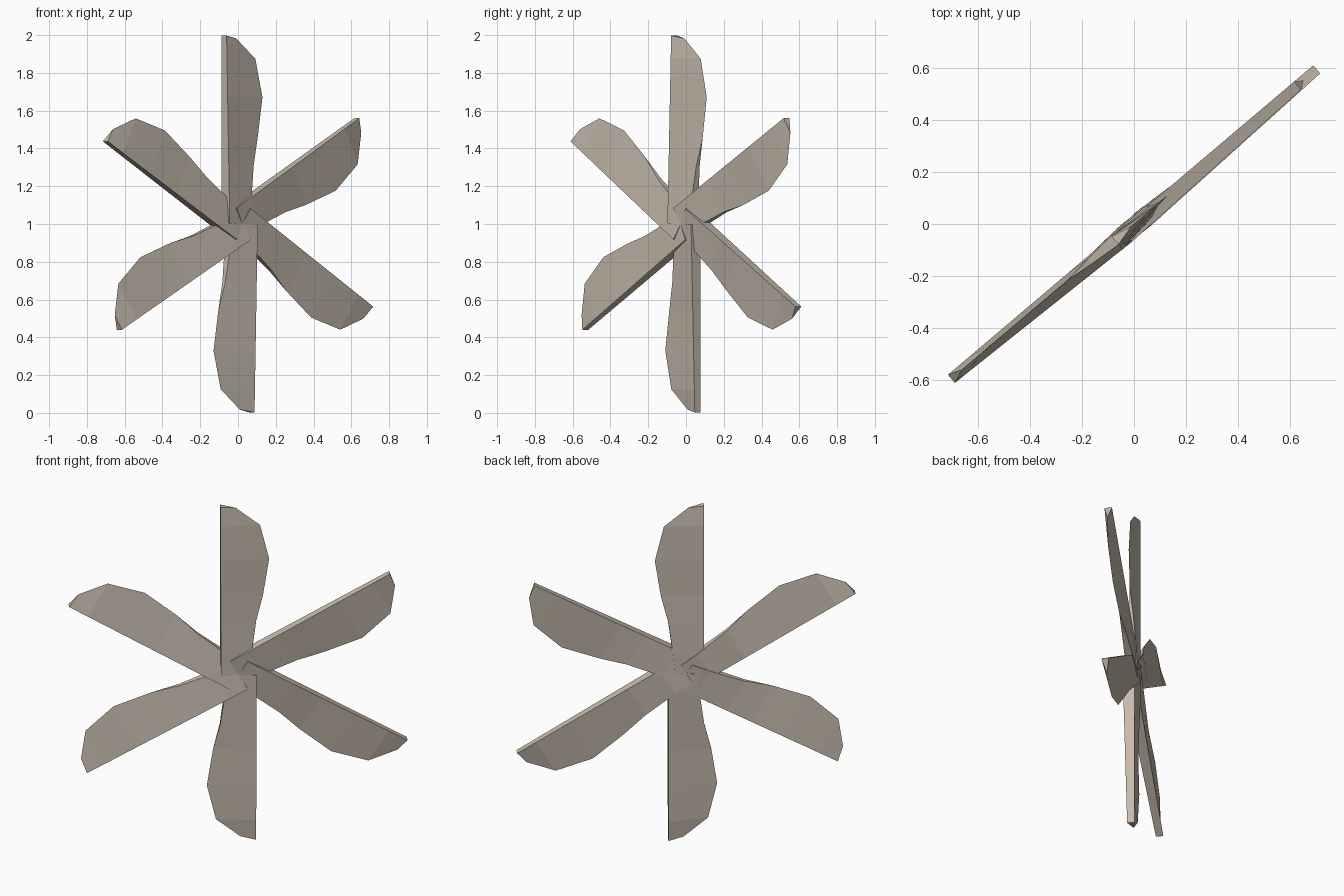
import bpy, bmesh, math
from mathutils import Vector

if "Cube" in bpy.data.objects:
    bpy.data.objects.remove(bpy.data.objects["Cube"])

mat = bpy.data.materials.new("warm grey")
mat.diffuse_color = (0.56, 0.49, 0.41, 1)
mat.use_nodes = True
mat.node_tree.nodes["Principled BSDF"].inputs["Base Color"].default_value = mat.diffuse_color

# the rotor disc stands upright, turned about z
TURN = math.radians(40.26)
U = Vector((math.cos(TURN), math.sin(TURN), 0))
N = Vector((math.sin(TURN), -math.cos(TURN), 0))
EDGE = -0.096   # sideways position of the thick straight edge

# curved edge: (sideways, radius, half thickness there)
CURVE = [(-0.013, 0.985, 0), (0.119, 0.88, 0), (0.168, 0.677, 0), (0.135, 0.46, 0),
         (0.097, 0.31, 0.012), (0.07, 0.11, 0.025), (0.06, 0.0, 0.03)]


def place(u, r, n, angle):
    """Blade coordinates to world, with the slight skew of the disc."""
    a = u * math.cos(angle) + r * math.sin(angle)
    z = r * math.cos(angle) - u * math.sin(angle)
    a, z = a * 1.01, z - 0.025 * (a + 0.096 * z)
    return U * a + N * n + Vector((0, 0, 1 + z))


def blade(name, angle):
    bm = bmesh.new()
    rows = []
    for i, (u, r, h) in enumerate(CURVE):
        re = 0.9975 if i == 0 else r
        front = 0.021 + 0.026 * (1 - re)
        pts = [(EDGE, re, -0.02), (EDGE, re, front), (u, r, h), (u, r, -h)]
        vs = [bm.verts.new(place(*p, angle)) for p in pts[:3 if h == 0 else 4]]
        rows.append(vs if h else vs + [vs[2]])
    # skin between neighbouring stations
    for a, b in zip(rows, rows[1:]):
        for j in range(4):
            k = (j + 1) % 4
            loop = list(dict.fromkeys([a[j], a[k], b[k], b[j]]))
            if len(loop) > 2:
                bm.faces.new(loop)
    # tip and root caps
    bm.faces.new(rows[0][:3])
    bm.faces.new(rows[-1])
    bmesh.ops.recalc_face_normals(bm, faces=bm.faces)
    me = bpy.data.meshes.new(name)
    bm.to_mesh(me)
    bm.free()
    me.materials.append(mat)
    bpy.context.collection.objects.link(bpy.data.objects.new(name, me))


# six blades around the centre
for i in range(6):
    blade(f"blade_{i + 1}", math.radians(60 * i))
